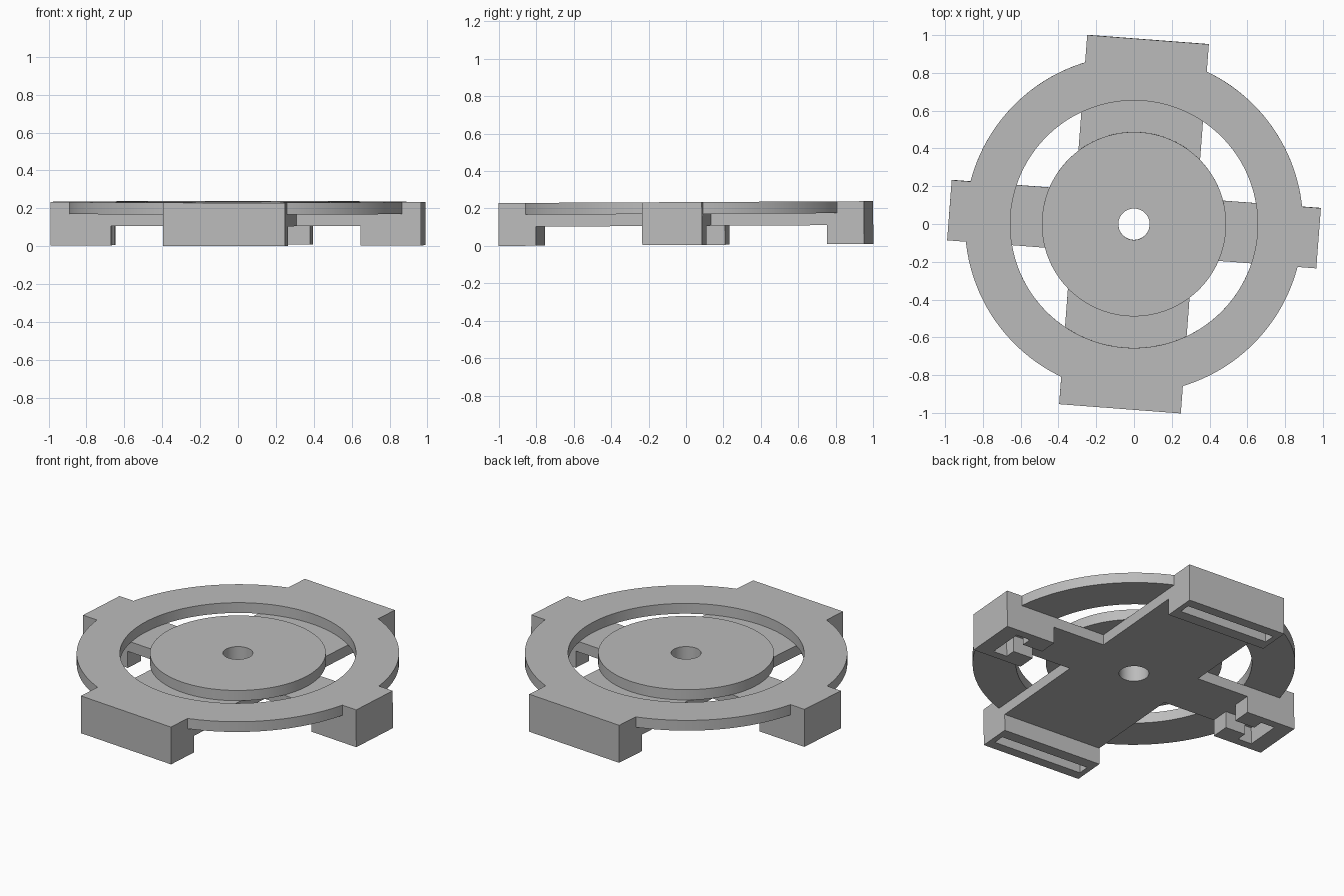
import bpy
import bmesh
from math import radians
from mathutils import Matrix, Vector

if "Cube" in bpy.data.objects:
    bpy.data.objects.remove(bpy.data.objects["Cube"], do_unlink=True)

TOP, PLATE, ARM = 0.229, 0.166, 0.102   # top, underside of ring and disc, underside of arms
REACH = 0.98
SEGMENTS = 128

grey = bpy.data.materials.new("plain grey")
grey.use_nodes = True
grey.diffuse_color = (0.5, 0.5, 0.5, 1)
grey.node_tree.nodes["Principled BSDF"].inputs["Base Color"].default_value = (0.5, 0.5, 0.5, 1)


def add_object(name, bm):
    mesh = bpy.data.meshes.new(name)
    bm.to_mesh(mesh)
    bm.free()
    mesh.materials.append(grey)
    obj = bpy.data.objects.new(name, mesh)
    bpy.context.collection.objects.link(obj)
    return obj


def box(name, x, y, z, turn=0):
    """Box from three (low, high) ranges, turned about the z axis."""
    bm = bmesh.new()
    size = Vector([r[1] - r[0] for r in (x, y, z)])
    middle = Vector([(r[0] + r[1]) / 2 for r in (x, y, z)])
    bmesh.ops.create_cube(bm, size=1, matrix=Matrix.Rotation(radians(turn), 4, "Z")
                          @ Matrix.Translation(middle) @ Matrix.Diagonal(size).to_4x4())
    return add_object(name, bm)


def cylinder(name, radius, z):
    bm = bmesh.new()
    bmesh.ops.create_cone(bm, cap_ends=True, segments=SEGMENTS, radius1=radius, radius2=radius,
                          depth=z[1] - z[0], matrix=Matrix.Translation((0, 0, sum(z) / 2)))
    return add_object(name, bm)


def combine(target, part, operation):
    """Join or cut with a helper part, then drop the helper."""
    part.hide_render = True
    mod = target.modifiers.new(operation, "BOOLEAN")
    mod.operation = operation
    mod.solver = "EXACT"
    mod.object = part
    bpy.context.view_layer.objects.active = target
    bpy.ops.object.modifier_apply(modifier=mod.name)
    bpy.data.objects.remove(part, do_unlink=True)


# Outer ring
frame = cylinder("wheel_frame", 0.895, (PLATE, TOP))
combine(frame, cylinder("ring_opening", 0.655, (0, 1)), "DIFFERENCE")

# Crossed arms under the ring: a wide pair and a narrow pair
WIDE, NARROW = 0.323, 0.16
cross = box("wide_arms", (-0.9, 0.9), (-WIDE, WIDE), (ARM, PLATE), 90)
combine(cross, box("narrow_arms", (-0.9, 0.9), (-NARROW, NARROW), (ARM, PLATE)), "UNION")

# Central disc
combine(cross, cylinder("hub_disc", 0.488, (PLATE, TOP)), "UNION")
combine(frame, cross, "UNION")

# Feet at the arm ends
for turn in (0, 90, 180, 270):
    wide = turn % 180 == 90
    half, inner = (WIDE, 0.78) if wide else (NARROW, 0.66)
    combine(frame, box("foot", (inner, REACH), (-half, half), (0, TOP), turn), "UNION")

# Slots in the undersides: long ones in wide feet, T shaped ones in narrow feet
for turn in (0, 90, 180, 270):
    if turn % 180 == 90:
        combine(frame, box("long_slot", (0.85, 0.92), (-0.29, 0.29), (-0.1, ARM), turn), "DIFFERENCE")
    else:
        slot = box("cross_slot", (0.79, 0.88), (-0.11, 0.11), (-0.1, ARM), turn)
        combine(slot, box("channel", (0.6, 0.84), (-0.045, 0.045), (-0.1, ARM), turn), "UNION")
        combine(frame, slot, "DIFFERENCE")

# Axle hole
combine(frame, cylinder("axle_hole", 0.083, (-1, 1)), "DIFFERENCE")

# Slight turn and lean of the whole frame
frame.data.transform(Matrix.Translation((0, 0, 0.005)) @ Matrix.Rotation(0.005, 4, "X")
                     @ Matrix.Rotation(radians(-4.35), 4, "Z"))

bpy.ops.object.select_all(action="DESELECT")
frame.select_set(True)
bpy.context.view_layer.objects.active = frame
bpy.ops.object.shade_smooth_by_angle(angle=radians(30))
